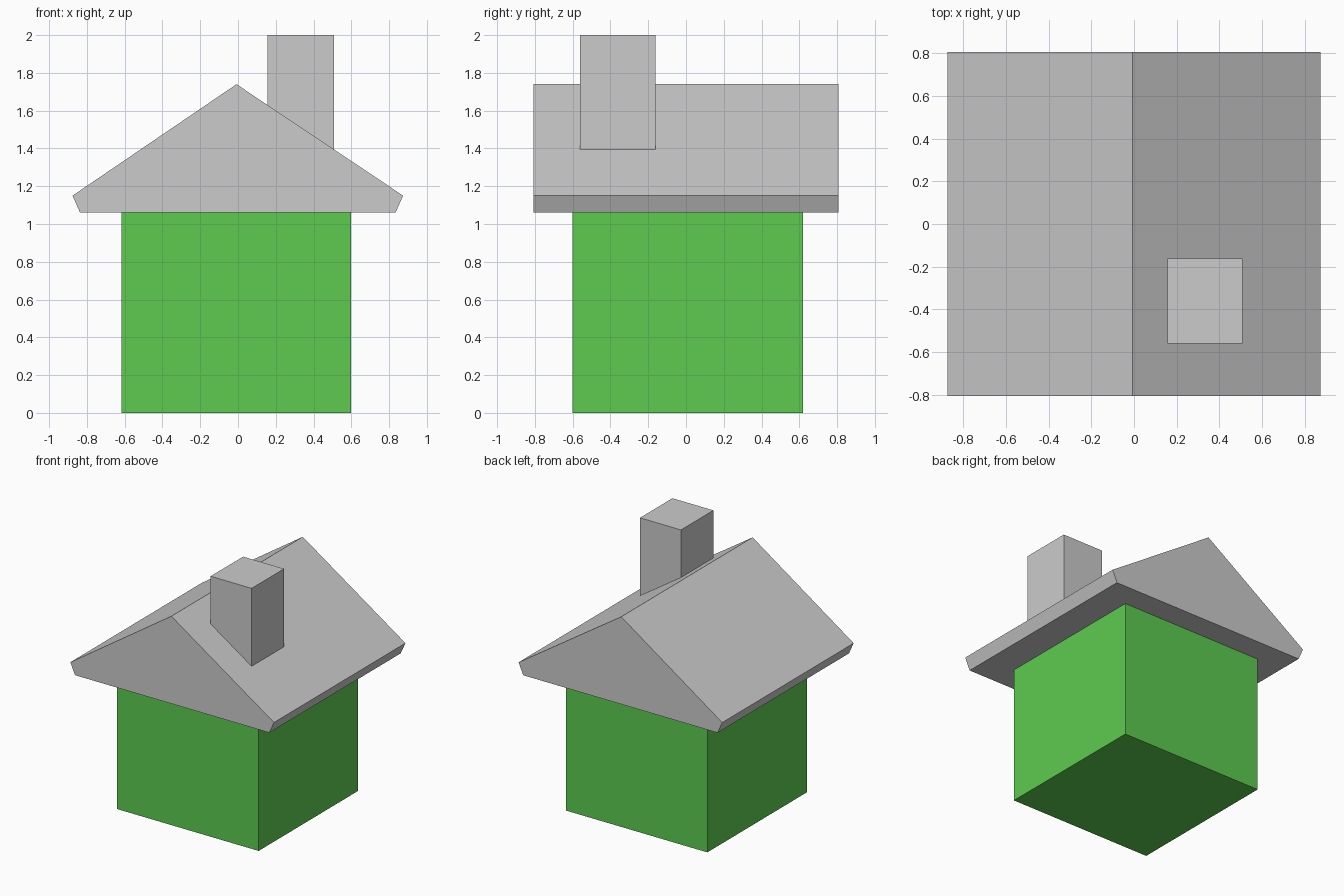
import bpy

if "Cube" in bpy.data.objects:
    bpy.data.objects.remove(bpy.data.objects["Cube"])


def prism(name, profile, y0, y1, material=None):
    """Extrude an x-z outline (counter-clockwise from the front) along y."""
    n = len(profile)
    verts = [(x, y, z) for y in (y0, y1) for x, z in profile]
    faces = [tuple(range(n)), tuple(reversed(range(n, 2 * n)))]
    faces += [(i, i + n, (i + 1) % n + n, (i + 1) % n) for i in range(n)]
    mesh = bpy.data.meshes.new(name)
    mesh.from_pydata(verts, [], faces)
    mesh.update()
    obj = bpy.data.objects.new(name, mesh)
    bpy.context.collection.objects.link(obj)
    if material:
        mesh.materials.append(material)
    return obj


def rect(x0, x1, z0, z1):
    return [(x0, z0), (x1, z0), (x1, z1), (x0, z1)]


green = bpy.data.materials.new("green_wall")
green.diffuse_color = (0.11, 0.60, 0.08, 1)
green.use_nodes = True
green.node_tree.nodes["Principled BSDF"].inputs["Base Color"].default_value = green.diffuse_color

# Square house body
prism("walls", rect(-0.617, 0.599, 0, 1.06), -0.602, 0.619, green)

# Gabled roof with slanted eave edges and a flat underside
prism("roof", [(-0.836, 1.06), (0.834, 1.06), (0.874, 1.15),
               (-0.008, 1.74), (-0.876, 1.15)], -0.807, 0.807)

# Chimney rising from the right slope
prism("chimney", rect(0.157, 0.509, 1.39, 2.0), -0.56, -0.162)
